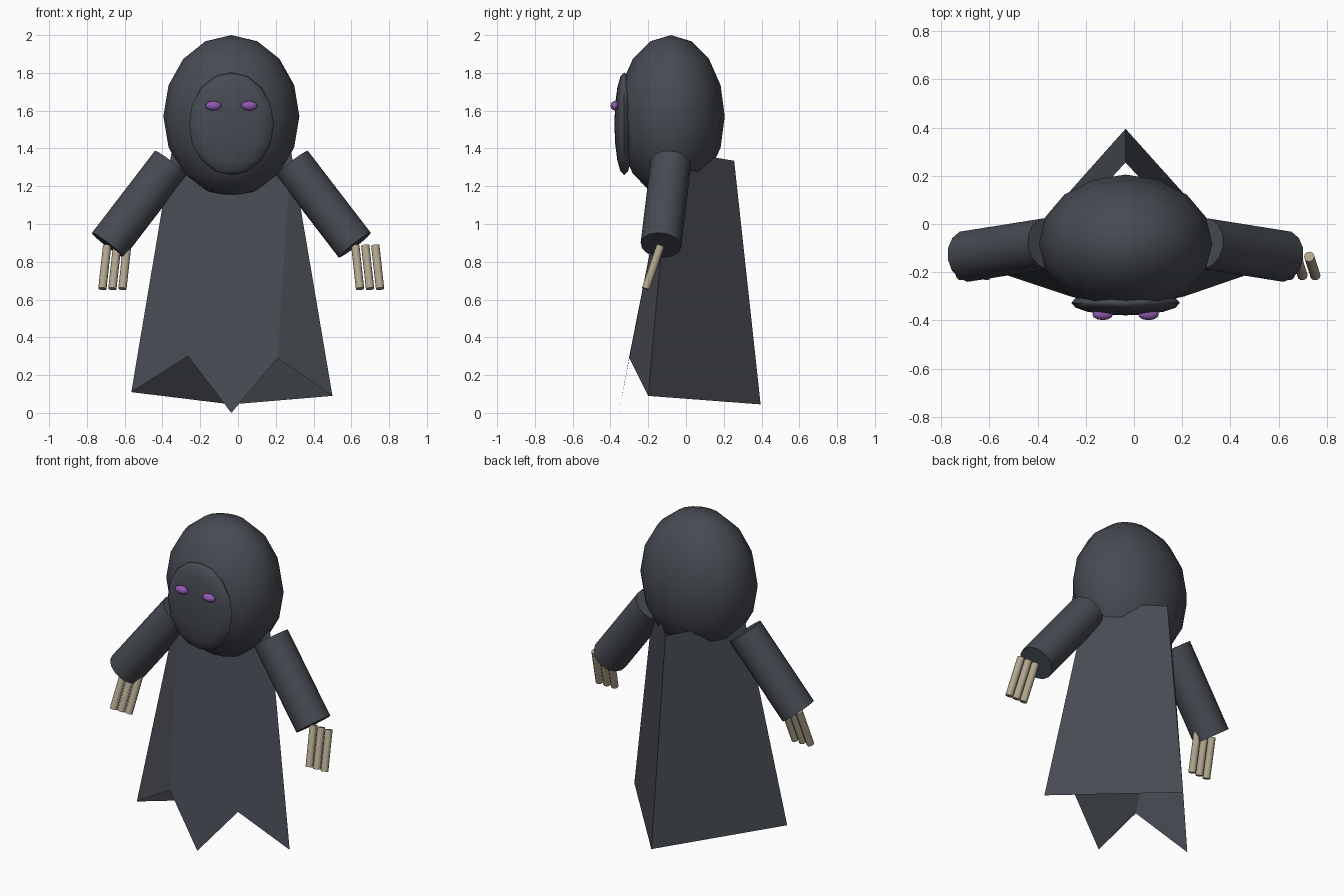
import bpy, math
from mathutils import Vector

if "Cube" in bpy.data.objects:
    bpy.data.objects.remove(bpy.data.objects["Cube"])

CX = -0.035  # symmetry line of the body


def material(name, rgb):
    m = bpy.data.materials.new(name)
    m.diffuse_color = (*rgb, 1)
    m.use_nodes = True
    m.node_tree.nodes["Principled BSDF"].inputs["Base Color"].default_value = m.diffuse_color
    return m


CLOTH = material("dark_slate_cloth", (0.062, 0.069, 0.084))
BONE = material("bone", (0.44, 0.38, 0.27))
PURPLE = material("purple_glow", (0.27, 0.10, 0.42))


def finish(ob, name, mat, angle=None):
    ob.name = name
    ob.data.materials.append(mat)
    if angle:
        bpy.ops.object.shade_smooth_by_angle(angle=math.radians(angle))
    return ob


def ellipsoid(name, centre, radii, mat, seg=16, rings=8):
    bpy.ops.mesh.primitive_uv_sphere_add(segments=seg, ring_count=rings, radius=1, location=centre)
    ob = bpy.context.object
    ob.scale = radii
    bpy.ops.object.transform_apply(location=False, rotation=False, scale=True)
    return finish(ob, name, mat, 60)


def rod(name, a, b, radius, mat, sides):
    a, b = Vector(a), Vector(b)
    bpy.ops.mesh.primitive_cylinder_add(vertices=sides, radius=radius, depth=(b - a).length,
                                        location=(a + b) / 2)
    ob = bpy.context.object
    ob.rotation_euler = (b - a).to_track_quat('Z', 'Y').to_euler()
    return finish(ob, name, mat, 50)


# Hood and face plate
ellipsoid("hood", (CX, -0.08, 1.57), (0.36, 0.285, 0.43), CLOTH)
ellipsoid("face", (CX, -0.327, 1.53), (0.225, 0.052, 0.272), CLOTH)

# Robe: open sheet with a flat front, a ridge at the back and a ragged front hem
verts = [
    (CX - 0.315, -0.085, 1.39), (CX + 0.315, -0.085, 1.39), (CX, 0.255, 1.335),  # top
    (CX - 0.53, -0.20, 0.11), (CX + 0.535, -0.20, 0.09), (CX, 0.395, 0.045),     # hem corners
    (CX - 0.23, -0.30, 0.30), (CX + 0.245, -0.30, 0.29), (CX, -0.355, 0.0),      # ragged front
]
faces = [(0, 6, 8, 7, 1), (0, 3, 6), (1, 7, 4), (1, 4, 5, 2), (0, 2, 5, 3)]
mesh = bpy.data.meshes.new("robe")
mesh.from_pydata(verts, [], faces)
robe = bpy.data.objects.new("robe", mesh)
bpy.context.collection.objects.link(robe)
mesh.materials.append(CLOTH)

# Eyes, sleeves and fingers on both sides
for side, s, hand_x in (("left", -1, -0.64), ("right", 1, 0.674)):
    ellipsoid(side + "_eye", (CX + s * 0.095, -0.375, 1.626), (0.043, 0.024, 0.025), PURPLE, 12, 8)
    rod(side + "_sleeve", (CX + s * 0.32, -0.08, 1.322), (CX + s * 0.653, -0.133, 0.888),
        0.108, CLOTH, 14)
    for i in (-1, 0, 1):
        x = hand_x + i * 0.053
        rod(f"{side}_finger_{i + 2}", (x, -0.135, 0.885), (x + s * 0.025, -0.213, 0.657),
            0.022, BONE, 10)
